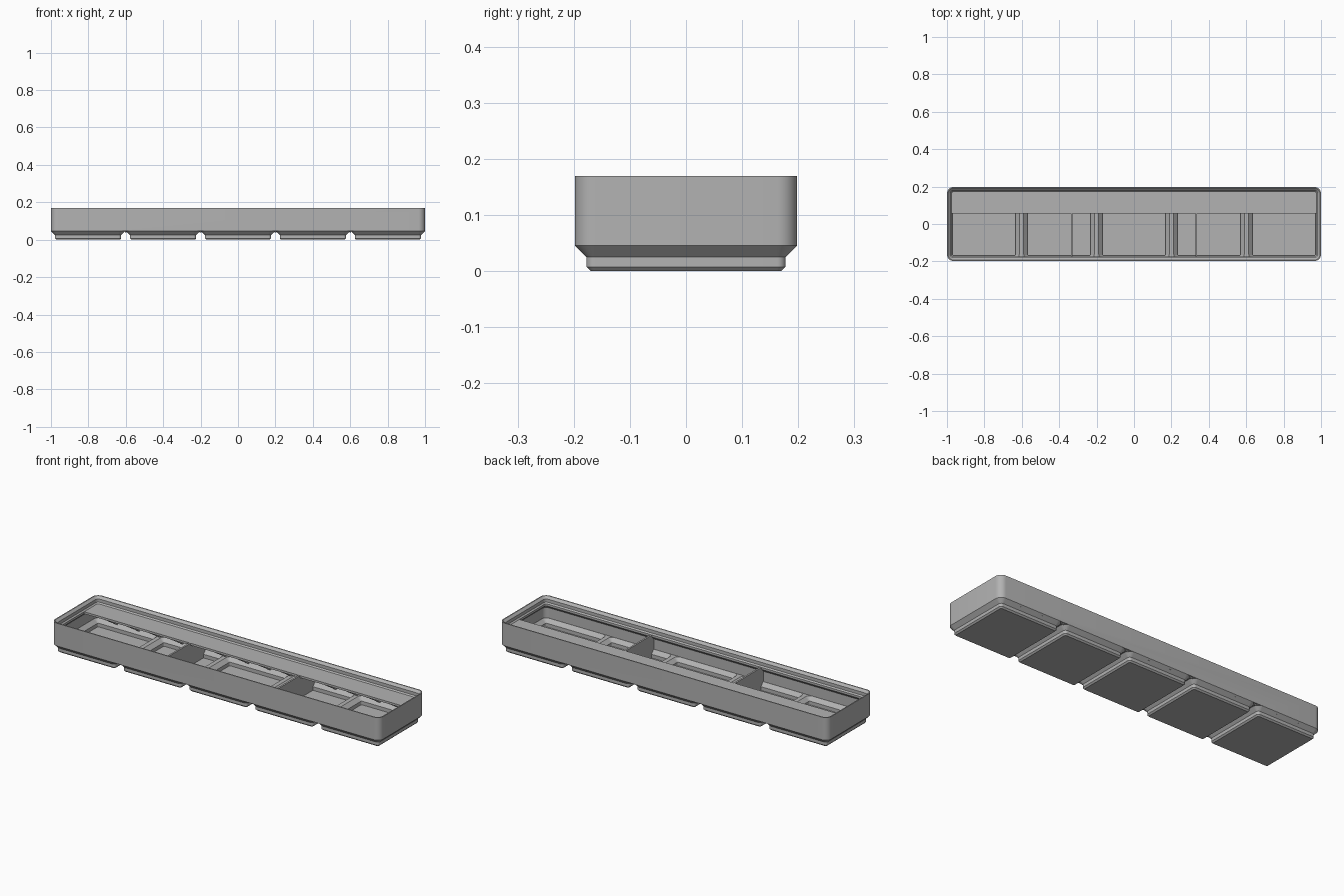
import bpy, bmesh, math
from mathutils import Matrix

if "Cube" in bpy.data.objects:
    bpy.data.objects.remove(bpy.data.objects["Cube"])

U = 2 / 209.5            # all sizes below are in millimetres
CELLS, PITCH = 5, 42
HALF_X, HALF_Y = 104.75, 20.75
RIM_Z, SHELF_Z, FLOOR_Z = 17.8, 14, 5.2
WALL = 0.95

grey = bpy.data.materials.new("plain_grey")
grey.use_nodes = True
colour = (0.45, 0.45, 0.45, 1)
grey.diffuse_color = colour
grey.node_tree.nodes["Principled BSDF"].inputs["Base Color"].default_value = colour


def finish(name, bm):
    bmesh.ops.recalc_face_normals(bm, faces=bm.faces)
    bm.transform(Matrix.Scale(U, 4))
    mesh = bpy.data.meshes.new(name)
    bm.to_mesh(mesh)
    bm.free()
    mesh.materials.append(grey)
    ob = bpy.data.objects.new(name, mesh)
    bpy.context.scene.collection.objects.link(ob)
    return ob


def rounded_ring(bm, cx, hx, hy, r, z, seg=8):
    verts = []
    for corner in range(4):
        sx = 1 if corner in (0, 3) else -1
        sy = 1 if corner < 2 else -1
        for i in range(seg + 1):
            a = math.pi / 2 * (corner + i / seg)
            verts.append(bm.verts.new((cx + sx * (hx - r) + r * math.cos(a),
                                       sy * (hy - r) + r * math.sin(a), z)))
    return verts


def loft(bm, cx, extra_x, profile):
    """Closed solid through rounded rectangles (half depth, radius, z)."""
    rings = [rounded_ring(bm, cx, h + extra_x, h, r, z) for h, r, z in profile]
    for a, b in zip(rings, rings[1:]):
        for i in range(len(a)):
            j = (i + 1) % len(a)
            bm.faces.new((a[i], a[j], b[j], b[i]))
    bm.faces.new(rings[0][::-1])
    bm.faces.new(rings[-1])


def solid(name, centres, extra_x, profile):
    bm = bmesh.new()
    for cx in centres:
        loft(bm, cx, extra_x, profile)
    return finish(name, bm)


def prism(name, xs, thickness, outline):
    """Plates of one y-z outline, repeated along x."""
    bm = bmesh.new()
    for x in xs:
        a, b = [[bm.verts.new((x + s * thickness / 2, y, z)) for y, z in outline]
                for s in (-1, 1)]
        bm.faces.new(a)
        bm.faces.new(b[::-1])
        for i in range(len(a)):
            j = (i + 1) % len(a)
            bm.faces.new((a[i], b[i], b[j], a[j]))
    return finish(name, bm)


def combine(target, tool, operation):
    mod = target.modifiers.new(tool.name, "BOOLEAN")
    mod.operation, mod.object, mod.solver = operation, tool, "EXACT"
    bpy.context.view_layer.objects.active = target
    bpy.ops.object.modifier_apply(modifier=mod.name)
    bpy.data.objects.remove(tool)


centres = [(i - (CELLS - 1) / 2) * PITCH for i in range(CELLS)]
extra = HALF_X - HALF_Y

# Outer shell with the stepped feet below
tray = solid("tray_body", [0], extra, [(HALF_Y, 3.75, 4.75), (HALF_Y, 3.75, RIM_Z)])
feet = solid("feet", centres, 0, [(17.8, 0.8, 0), (18.6, 1.6, 0.8), (18.6, 1.6, 2.6),
                                  (20.75, 3.75, 4.75), (20.5, 3.5, 5)])
combine(tray, feet, "UNION")

# Hollow interior, with the stacking lip profile at the top
inner = HALF_Y - WALL
cavity = solid("cavity", [0], extra, [
    (inner, 2.8, FLOOR_Z), (inner, 2.8, 11.15), (18.15, 1.15, 12.8),
    (18.15, 1.15, SHELF_Z), (18.85, 1.85, 14.7), (18.85, 1.85, 16.5),
    (20.15, 3.15, RIM_Z), (20.15, 3.15, 19)])
combine(tray, cavity, "DIFFERENCE")

# Pockets that follow the inside of each foot
pockets = solid("pockets", centres, 0, [
    (17.65, 0.65, 1), (17.65, 0.65, 3.1), (19.75, 2.75, FLOOR_Z), (19.75, 2.75, 6)])
combine(tray, pockets, "DIFFERENCE")

# Label shelf along the back
shelf = prism("label_shelf", [0], 206.6, [
    (5.8, SHELF_Z), (5.8, 12.8), (19.3, 12.8), (19.3, SHELF_Z)])

# Two dividers making three compartments
third = 2 * HALF_X / 3
dividers = prism("dividers", [-third / 2, third / 2], 1.0, [
    (-20, SHELF_Z - 0.05), (-20, 5), (-17.8, 2.9), (-17.8, 0.8),
    (17.8, 0.8), (17.8, 2.9), (20, 5), (20, SHELF_Z - 0.05)])

# Triangular ribs under the shelf, four to a compartment
rib_xs = [third * (c + k / 5 - 0.5) for c in (-1, 0, 1) for k in range(1, 5)]
ribs = prism("shelf_ribs", rib_xs, 1.0, [(6, 12.9), (20, 3.9), (20, 12.9)])

for ob in (tray, shelf, dividers, ribs):
    bpy.ops.object.select_all(action="DESELECT")
    ob.select_set(True)
    bpy.context.view_layer.objects.active = ob
    bpy.ops.object.shade_smooth_by_angle(angle=math.radians(30))
